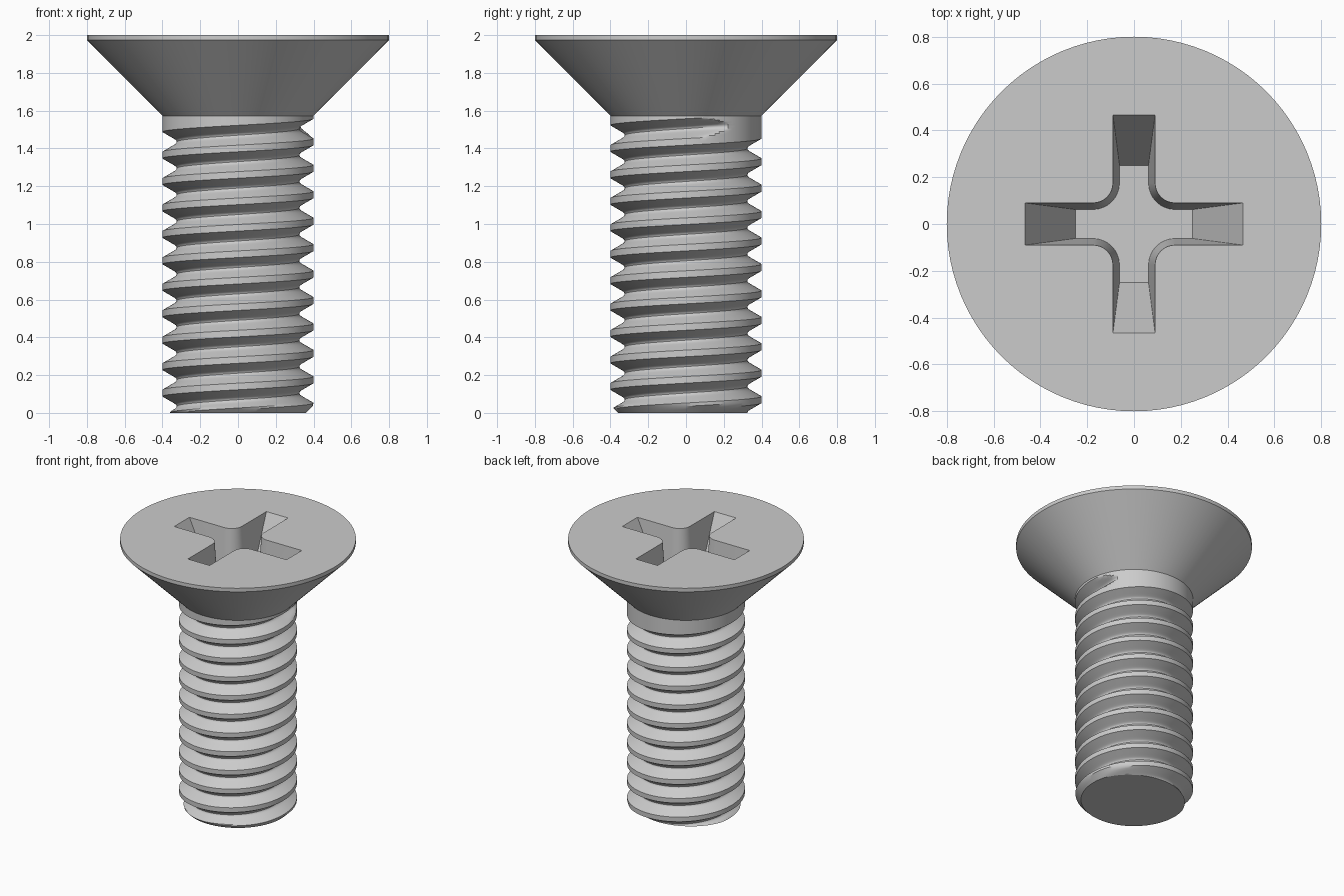
import bpy, bmesh
from math import pi, sin, cos, radians

if "Cube" in bpy.data.objects:
    bpy.data.objects.remove(bpy.data.objects["Cube"])

PITCH, R, NECK, SEGS = 0.14, 0.4, 1.573, 96
GROOVE0 = -0.035                      # groove centre height at angle 0
END = 2 * pi * 11 + radians(35)       # where the thread runs out


def make_object(name, bm):
    bmesh.ops.recalc_face_normals(bm, faces=bm.faces[:])
    mesh = bpy.data.meshes.new(name)
    bm.to_mesh(mesh)
    bm.free()
    obj = bpy.data.objects.new(name, mesh)
    bpy.context.collection.objects.link(obj)
    return obj


def shank_radius(t, z):
    # 60 degree groove with rounded root, fading out under the head
    turn = round((z - GROOVE0) / PITCH - t / (2 * pi))
    a = abs(z - GROOVE0 - PITCH * (turn + t / (2 * pi)))
    depth = 0.0754 - 48 * a * a if a < 0.018 else (0.0525 - a) * 1.732
    f = (t + 2 * pi * turn - END) / radians(32) + 1
    fade = 0.08 * min(max(f, 0), 1) ** 2
    return min(R - max(0, depth - fade), 0.36 + z)   # with end chamfer


# screw body: rows follow the helix, then the countersunk head rings
half = [0.006, 0.012, 0.018, 0.026, 0.035, 0.044, 0.0525]
offsets = [-a for a in reversed(half)] + [0] + half + [0.07]
bm = bmesh.new()
cols = []
for j in range(SEGS + 1):
    t = 2 * pi * j / SEGS
    pts = []
    for m in range(-2, 13):
        for o in offsets:
            z = GROOVE0 + PITCH * (m + t / (2 * pi)) + o
            z = min(max(z, 0), NECK)
            pts.append((shank_radius(t, z), z))
    pts += [(R, NECK), (0.8, 1.973), (0.8, 2.0)]
    cols.append([bm.verts.new((r * cos(t), r * sin(t), z)) for r, z in pts])
for c, d in zip(cols, cols[1:]):
    for k in range(len(c) - 1):
        bm.faces.new((c[k], d[k], d[k + 1], c[k + 1]))
bmesh.ops.remove_doubles(bm, verts=bm.verts[:], dist=1e-5)
bmesh.ops.holes_fill(bm, edges=[e for e in bm.edges if e.is_boundary], sides=0)
screw = make_object("countersunk_screw", bm)


# cross recess cutter: tapered cross with filleted inner corners
def cross_loop(bm, z):
    s = (2.0 - z) / 0.42
    w, length, c = 0.09 - 0.028 * s, 0.465 - 0.215 * s, 0.175
    quad = [(length, w)]
    for i in range(9):
        a = radians(270 - 90 * i / 8)
        quad.append((c + (c - w) * cos(a), c + (c - w) * sin(a)))
    quad.append((w, length))
    loop = []
    for q in range(4):
        ca, sa = ((1, 0), (0, 1), (-1, 0), (0, -1))[q]
        loop += [bm.verts.new((x * ca - y * sa, x * sa + y * ca, z)) for x, y in quad]
    return loop


bm = bmesh.new()
low, high = cross_loop(bm, 1.58), cross_loop(bm, 2.05)
n = len(low)
for i in range(n):
    bm.faces.new((low[i], low[(i + 1) % n], high[(i + 1) % n], high[i]))
bm.faces.new(low)
bm.faces.new(high)
cutter = make_object("recess_cutter", bm)
cutter.hide_render = True

# cut the recess and shade
mod = screw.modifiers.new("recess", 'BOOLEAN')
mod.operation = 'DIFFERENCE'
mod.solver = 'EXACT'
mod.object = cutter
bpy.context.view_layer.objects.active = screw
screw.select_set(True)
bpy.ops.object.modifier_apply(modifier=mod.name)
bpy.data.objects.remove(cutter)
bpy.ops.object.shade_smooth_by_angle(angle=radians(30))
